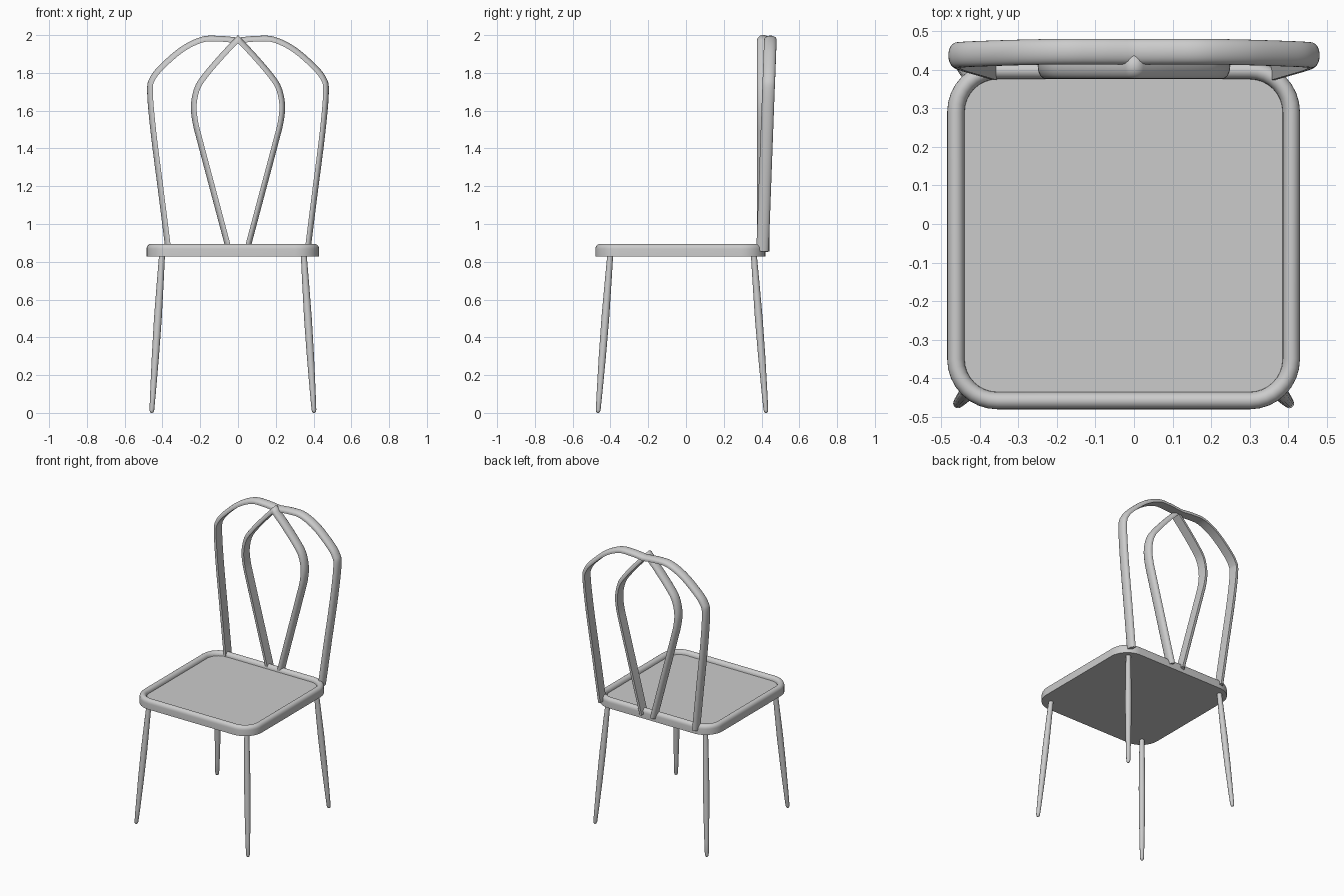
import bpy, bmesh, math
from mathutils import Vector

cube = bpy.data.objects.get("Cube")
if cube:
    bpy.data.objects.remove(cube)

grey = bpy.data.materials.new("plain grey")
grey.use_nodes = True
COLOR = (0.6, 0.6, 0.6, 1)
grey.diffuse_color = COLOR
grey.node_tree.nodes["Principled BSDF"].inputs["Base Color"].default_value = COLOR

SEAT_X, SEAT_Y = -0.027, -0.03


def loft(name, rings, cap_start=True, cap_end=True, mirror=False):
    """Skin closed rings of points into a smooth shaded object."""
    bm = bmesh.new()
    loops = [[bm.verts.new(p) for p in ring] for ring in rings]
    for a, b in zip(loops, loops[1:]):
        for i in range(len(a)):
            j = (i + 1) % len(a)
            bm.faces.new((a[i], a[j], b[j], b[i]))
    if cap_start:
        bm.faces.new(loops[0][::-1])
    if cap_end:
        bm.faces.new(loops[-1])
    bmesh.ops.recalc_face_normals(bm, faces=bm.faces)
    mesh = bpy.data.meshes.new(name)
    bm.to_mesh(mesh)
    bm.free()
    mesh.materials.append(grey)
    obj = bpy.data.objects.new(name, mesh)
    bpy.context.collection.objects.link(obj)
    if mirror:
        obj.modifiers.new("mirror", "MIRROR").merge_threshold = 0.0005
    bpy.ops.object.select_all(action="DESELECT")
    obj.select_set(True)
    bpy.context.view_layer.objects.active = obj
    bpy.ops.object.shade_smooth_by_angle(angle=math.radians(40))
    return obj


def rounded_square(half_x, half_y, radius, z):
    ring = []
    for k, (sx, sy) in enumerate(((1, 1), (-1, 1), (-1, -1), (1, -1))):
        for i in range(9):
            a = math.pi / 2 * (k + i / 8)
            ring.append((SEAT_X + sx * (half_x - radius) + radius * math.cos(a),
                         SEAT_Y + sy * (half_y - radius) + radius * math.sin(a), z))
    return ring


def smooth_path(points, steps=6):
    """Catmull-Rom curve through the points."""
    p = [Vector(q) for q in points]
    p = [2 * p[0] - p[1]] + p + [2 * p[-1] - p[-2]]
    out = []
    for a, b, c, d in zip(p, p[1:], p[2:], p[3:]):
        for i in range(steps):
            t = i / steps
            out.append(0.5 * (2 * b + (c - a) * t + (2 * a - 5 * b + 4 * c - d) * t ** 2
                              + (3 * b - a - 3 * c + d) * t ** 3))
    return out + [p[-2]]


def bow(name, points, y_base, lean):
    """Half of a bent band, flat inside and rounded outside, mirrored over x."""
    thick, depth = 0.015, 0.033
    section = [(-thick, -depth)]
    for i in range(13):
        a = math.pi * i / 12
        section.append((-thick * 0.4 + thick * 1.4 * math.sin(a), -depth * math.cos(a)))
    section.append((-thick, depth))
    path = smooth_path(points)
    rings = []
    for i, p in enumerate(path):
        t = (path[min(i + 1, len(path) - 1)] - path[max(i - 1, 0)]).normalized()
        n = Vector((t.y, -t.x))
        if i == len(path) - 1:
            n = Vector((0, 1 / n.y))     # mitre at the centre plane
        y = y_base + lean * (p.y - points[0][1])
        rings.append([(p.x + n.x * u, y + v, p.y + n.y * u) for u, v in section])
    return loft(name, rings, cap_end=False, mirror=True)


# Seat: flat underside, rounded rim, slightly sunken panel
HALF_X, HALF_Y, CORNER = 0.457, 0.45, 0.13
rim = [(0, 0.828), (0, 0.868)]
for i in range(1, 11):
    a = math.pi * i / 10
    rim.append((0.0225 * (1 - math.cos(a)), 0.868 + 0.026 * math.sin(a)))
loft("seat", [rounded_square(HALF_X - d, HALF_Y - d, CORNER - d, z) for d, z in rim])

# Back bows
bow("outer_back_bow", [(0.368, 0.855), (0.405, 1.15), (0.447, 1.48), (0.466, 1.7),
                       (0.452, 1.77), (0.4, 1.835), (0.295, 1.925), (0.19, 1.976),
                       (0.1, 1.981), (0, 1.972)], 0.405, 0.037)
bow("inner_back_bow", [(0.046, 0.855), (0.127, 1.16), (0.2, 1.435), (0.226, 1.54),
                       (0.234, 1.63), (0.215, 1.72), (0.17, 1.79), (0.08, 1.895),
                       (0, 1.979)], 0.409, 0)

# Splayed, tapered legs with rounded feet
leg_profile = [(0, 0.004), (0.004, 0.009), (0.015, 0.0125), (0.1, 0.015), (0.3, 0.019),
               (0.5, 0.0205), (0.7, 0.018), (0.84, 0.0155)]
for side, sx in (("left", 1), ("right", -1)):
    for end, sy in (("front", -1), ("rear", 1)):
        rings = []
        for z, r in leg_profile:
            f = z / 0.84
            cx = SEAT_X + sx * (0.43 - 0.055 * f)
            cy = -0.021 + sy * (0.445 - 0.065 * f)
            rings.append([(cx + r * math.cos(math.tau * i / 16),
                           cy + r * math.sin(math.tau * i / 16), z) for i in range(16)])
        loft(f"{end}_{side}_leg", rings)
